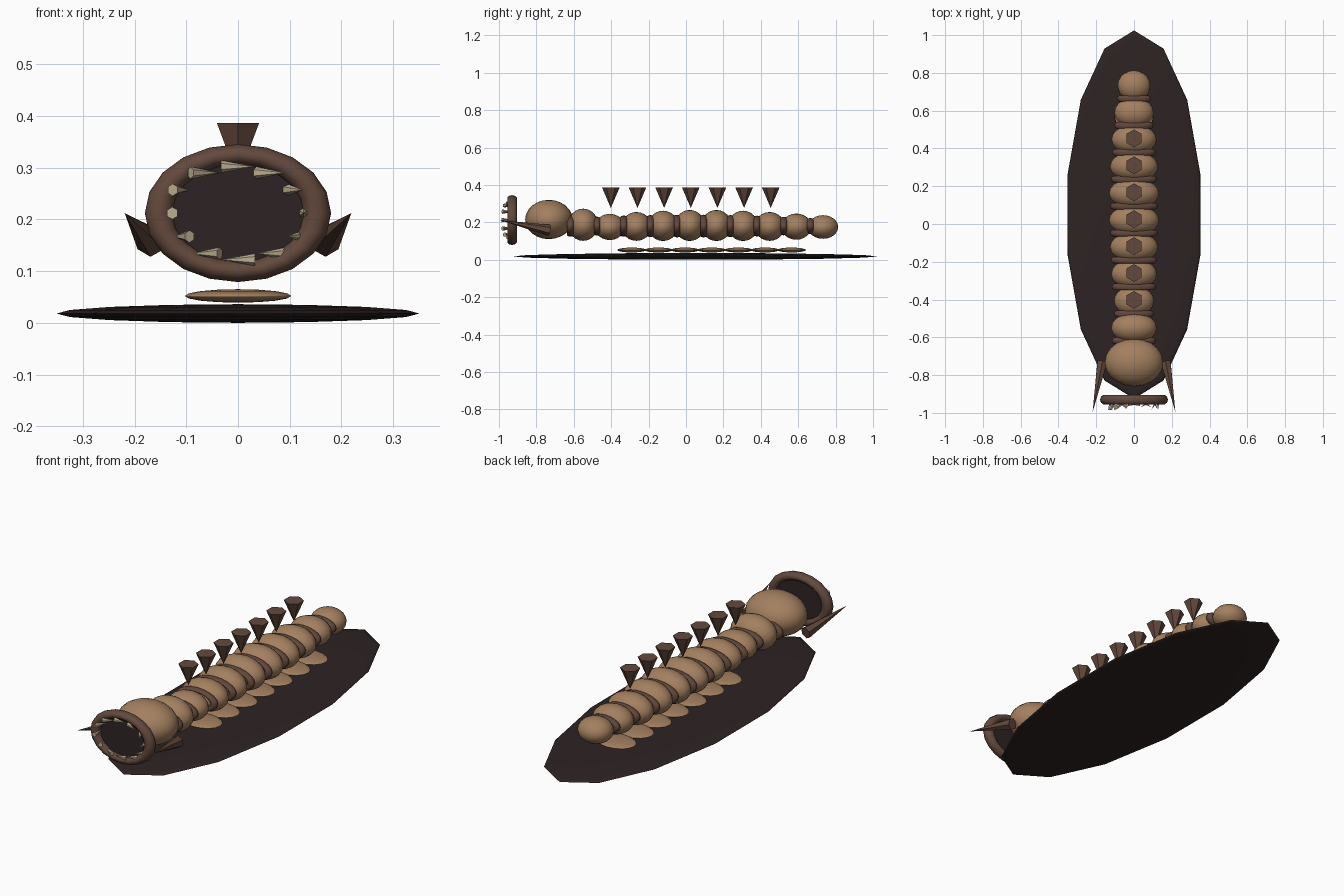
import bpy, math
from mathutils import Vector

if "Cube" in bpy.data.objects:
    bpy.data.objects.remove(bpy.data.objects["Cube"])


def material(name, rgb):
    m = bpy.data.materials.new(name)
    m.diffuse_color = (*rgb, 1)
    m.use_nodes = True
    m.node_tree.nodes["Principled BSDF"].inputs["Base Color"].default_value = m.diffuse_color
    return m


TAN = material("tan_hide", (0.37, 0.215, 0.115))
BROWN = material("brown_shell", (0.125, 0.066, 0.046))
DARK = material("dark_earth", (0.027, 0.017, 0.017))
BONE = material("bone", (0.50, 0.42, 0.28))


def finish(name, mat, smooth=True):
    o = bpy.context.object
    o.name = name
    o.data.materials.append(mat)
    if smooth:
        bpy.ops.object.shade_smooth()
    return o


def ellipsoid(name, loc, half, mat, seg=20, rings=12):
    bpy.ops.mesh.primitive_uv_sphere_add(segments=seg, ring_count=rings, radius=1, location=loc)
    o = finish(name, mat)
    o.scale = half
    return o


def ring(name, loc, major, minor, squash, mat, seg=20):
    # torus around the y axis, flattened in height
    bpy.ops.mesh.primitive_torus_add(major_radius=major, minor_radius=minor, major_segments=seg,
                                     minor_segments=10, location=loc, rotation=(math.pi / 2, 0, 0))
    o = finish(name, mat)
    o.scale = (1, squash, 1)
    return o


def cone(name, base, tip, radius, sides, mat):
    base, tip = Vector(base), Vector(tip)
    d = tip - base
    bpy.ops.mesh.primitive_cone_add(vertices=sides, radius1=radius, radius2=0, depth=d.length,
                                    location=(base + tip) / 2)
    o = finish(name, mat, smooth=False)
    o.rotation_euler = d.to_track_quat('Z', 'Y').to_euler()
    return o


# Low-poly ground slab: fourteen-sided flattened sphere (a vertex on each x end)
slab = ellipsoid("ground_slab", (0, 0.05, 0.018), (0.36, 0.975, 0.018), DARK, 14, 8)

# Body segments: half width, half height, centre height
STEP = 0.1425
START = -0.55
segments = [(0.121, 0.086, 0.187), (0.106, 0.070, 0.175), (0.121, 0.077, 0.178), (0.127, 0.081, 0.181),
            (0.132, 0.083, 0.183), (0.132, 0.083, 0.183), (0.127, 0.081, 0.181), (0.119, 0.077, 0.178),
            (0.104, 0.070, 0.177), (0.087, 0.063, 0.175)]
for i, (w, h, z) in enumerate(segments):
    y = START + i * STEP
    ellipsoid(f"body_segment_{i}", (0, y, z), (w, 0.081, h), TAN)
    # Shell band in the joint in front of each segment
    ring(f"joint_band_{i}", (0, y - STEP / 2 + 0.003, 0.18), w * 0.82, 0.018, 0.48, BROWN)

# Head
ellipsoid("head", (0, -0.733, 0.215), (0.155, 0.127, 0.105), TAN)

# Back spikes, point downward, and the flat belly pads below the body
for i in range(7):
    y = -0.402 + i * STEP
    cone(f"back_spike_{i}", (0, y, 0.386), (0, y, 0.277), 0.047, 6, BROWN)
    ellipsoid(f"belly_pad_{i}", (0, -0.29 + i * STEP, 0.052), (0.103, 0.077, 0.013), TAN, 16, 8)

# Mouth: lip ring and dark throat
MY, MZ = -0.93, 0.212
ring("mouth_lip", (0, MY, MZ), 0.153, 0.027, 0.74, BROWN, 20)
bpy.ops.mesh.primitive_cylinder_add(vertices=20, radius=1, depth=1, location=(0, MY + 0.005, MZ),
                                    rotation=(math.pi / 2, 0, 0))
throat = finish("mouth_throat", DARK, smooth=False)
throat.scale = (0.137, 0.103, 0.016)

# Twelve teeth set around the mouth, each swung with its angle
for i in range(12):
    a = i * math.pi / 6
    c = Vector((0.127 * math.cos(a), -0.953, MZ + 0.09 * math.sin(a)))
    d = Vector((math.sin(a), -math.cos(a), 0)) * 0.0325
    cone(f"tooth_{i}", c - d, c + d, 0.012, 6, BONE)

# Mandibles on both sides of the head
for side, s in (("left", -1), ("right", 1)):
    cone(f"mandible_{side}", (s * 0.168, -0.73, 0.157), (s * 0.219, -0.995, 0.212), 0.03, 6, BROWN)
